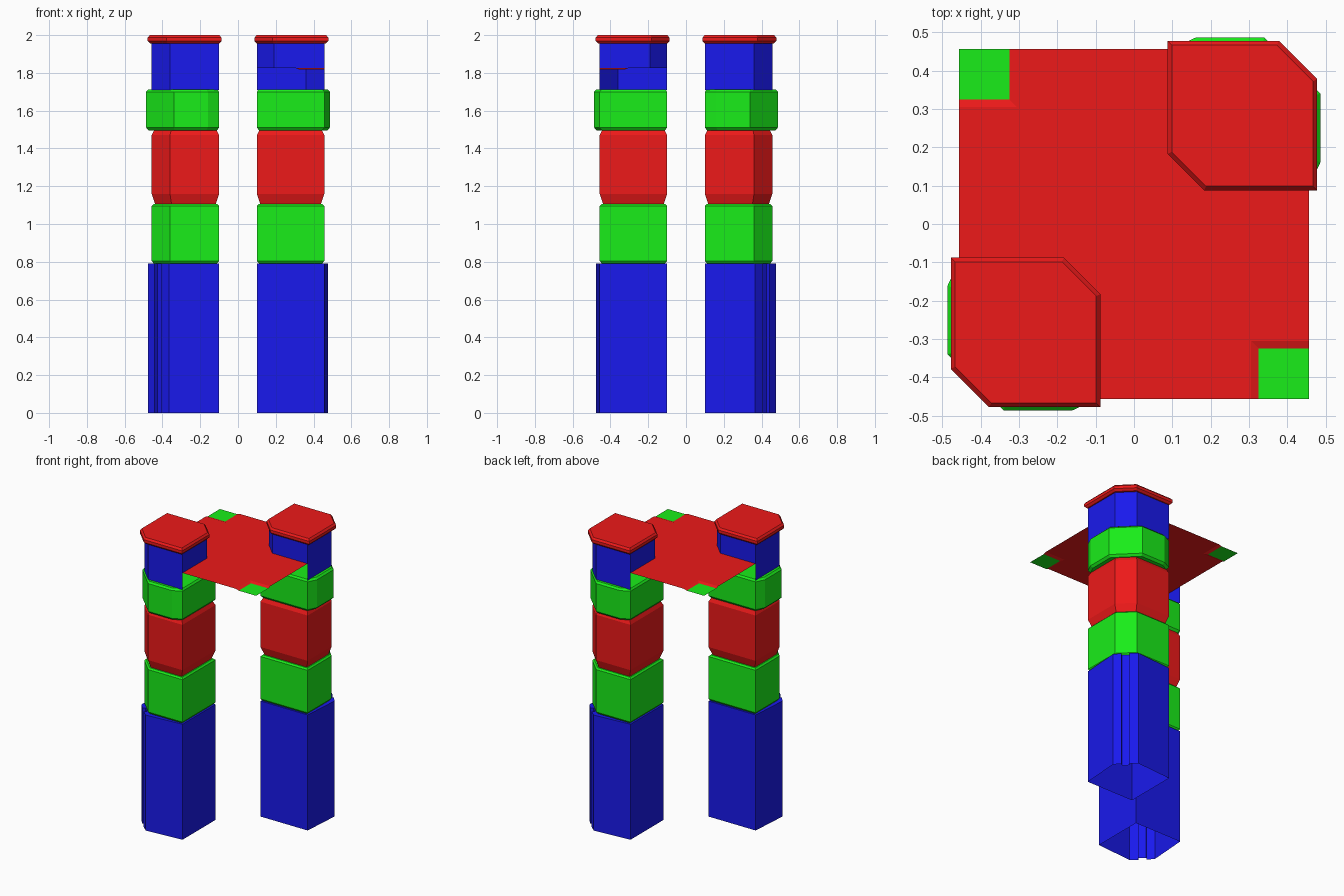
import bpy
from math import pi

if "Cube" in bpy.data.objects:
    bpy.data.objects.remove(bpy.data.objects["Cube"])

def material(name, color):
    m = bpy.data.materials.new(name)
    m.diffuse_color = (*color, 1)
    m.use_nodes = True
    m.node_tree.nodes["Principled BSDF"].inputs["Base Color"].default_value = m.diffuse_color
    return m

BLUE = material("blue", (0.01, 0.01, 0.85))
GREEN = material("green", (0.01, 0.85, 0.01))
RED = material("red", (0.85, 0.01, 0.01))
C = 0.279  # centre of a post in x and y

def make(name, verts, faces, mat, turn=0):
    me = bpy.data.meshes.new(name)
    me.from_pydata(verts, [], faces)
    me.materials.append(mat)
    ob = bpy.data.objects.new(name, me)
    ob.rotation_euler.z = turn
    bpy.context.collection.objects.link(ob)
    return ob

def loft(name, outline, levels, mat, turn, bottom=True, top=True):
    """Stack copies of an outline; levels are (z, inset)."""
    n = len(outline)
    verts, faces = [], []
    for z, inset in levels:
        s = 1 - inset / 0.18
        verts += [(C + (x - C) * s, C + (y - C) * s, z) for x, y in outline]
    for k in range(len(levels) - 1):
        for i in range(n):
            j = (i + 1) % n
            faces.append((k*n + i, k*n + j, k*n + n + j, k*n + n + i))
    if bottom:
        faces.append(tuple(reversed(range(n))))
    if top:
        faces.append(tuple(range(len(verts) - n, len(verts))))
    return make(name, verts, faces, mat, turn)

def mirrored(half):
    """Complete an outline across the x = y diagonal."""
    return half + [(y, x) for x, y in reversed(half) if x != y]

I, O = 0.1, 0.457
five = mirrored([(I, I), (O, I), (O, 0.36)])
five = five[:]
six = mirrored([(0.19, I), (O, I), (O, 0.36)])
cap = mirrored([(0.183, 0.088), (0.478, 0.088), (0.478, 0.378)])
bulge = mirrored([(I, I), (O, I), (0.486, 0.16), (0.486, 0.34)])
grooved = mirrored([(I, I), (O, I), (0.476, 0.365), (0.441, 0.405), (0.426, 0.39)])

for side, turn in (("back_right", 0), ("front_left", pi)):
    # Hollow grooved base, open underneath
    loft(f"post_base_{side}", grooved, [(0, 0), (0.79, 0)], BLUE, turn, bottom=False)
    # Stacked collars and block
    loft(f"lower_collar_{side}", five,
         [(0.79, 0.012), (0.805, 0), (1.095, 0), (1.105, 0.01)], GREEN, turn)
    loft(f"middle_block_{side}", five,
         [(1.1, 0.02), (1.16, 0), (1.47, 0), (1.495, 0.012)], RED, turn)
    loft(f"upper_collar_{side}", bulge,
         [(1.495, 0.012), (1.51, 0), (1.7, 0), (1.712, 0.01)], GREEN, turn)
    # Outer walls of the post under the sheet, open on the inside
    wall = [(O, I), (O, 0.36), (0.36, O), (I, O)]
    make(f"outer_wall_{side}", [(x, y, z) for z in (1.71, 1.825) for x, y in wall],
         [(i, i + 1, i + 5, i + 4) for i in range(3)], BLUE, turn)
    # Post top above the sheet and its cap
    loft(f"post_top_{side}", six, [(1.825, 0), (1.96, 0)], BLUE, turn, False, False)
    loft(f"post_cap_{side}", cap,
         [(1.955, 0.012), (1.968, 0), (1.987, 0), (2.0, 0.01)], RED, turn)

    # Green corner tab with the sloped red lip around it
    a, b, h, l = 0.305, 0.325, 1.825, 1.818
    make(f"corner_tab_{side}", [(b, -O, l), (O, -O, l), (O, -b, l), (b, -b, l)],
         [(0, 1, 2, 3)], GREEN, turn)
    make(f"tab_lip_{side}",
         [(a, -O, h), (a, -a, h), (O, -a, h), (b, -O, l), (b, -b, l), (O, -b, l)],
         [(0, 3, 4, 1), (1, 4, 5, 2)], RED, turn)

# Thin red sheet joining both posts
half = [(0.305, -O), (0.305, -0.305), (O, -0.305), (O, 0.36), (0.36, O)]
outline = half + [(-x, -y) for x, y in half]
make("sheet", [(x, y, 1.825) for x, y in outline], [tuple(range(len(outline)))], RED)
